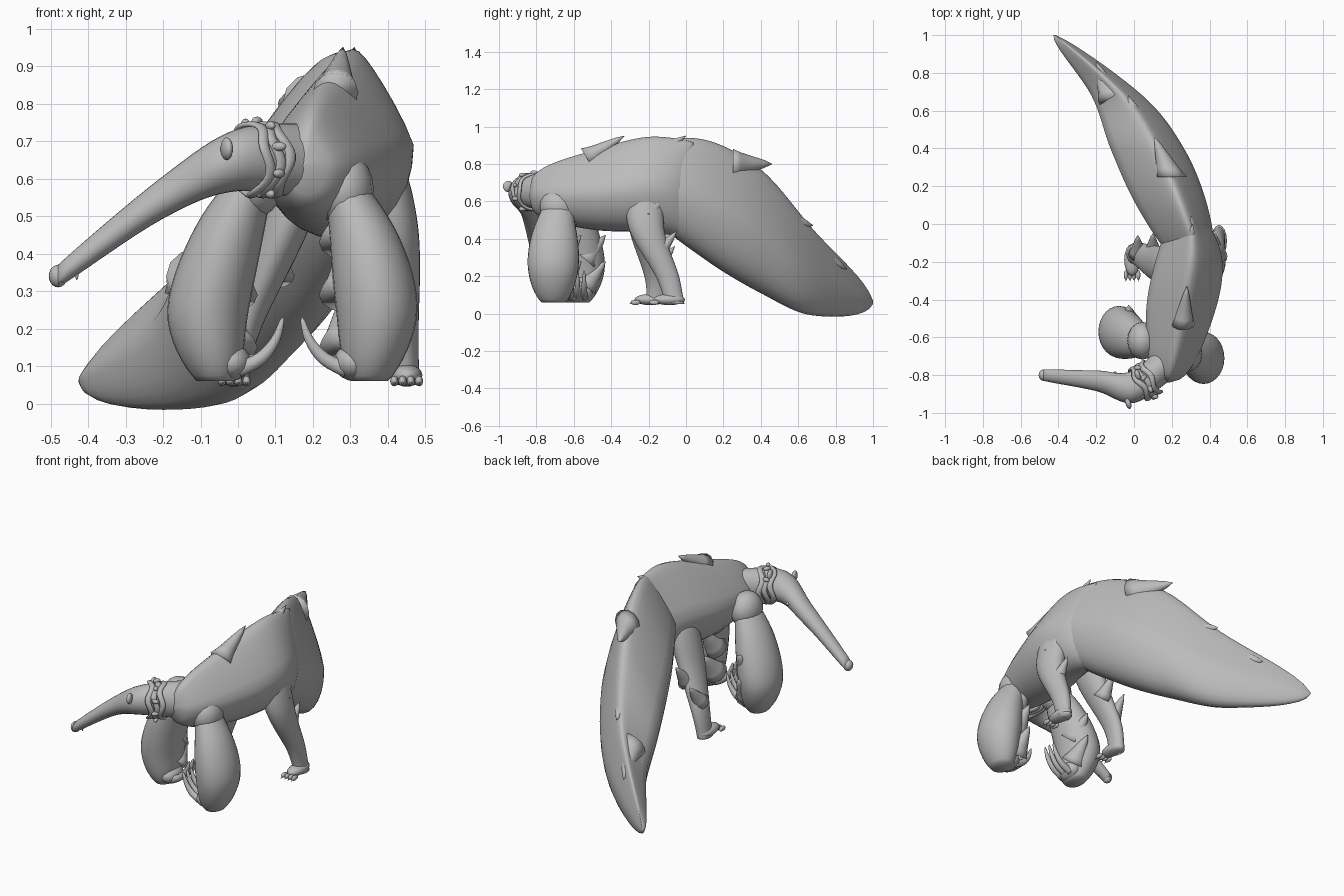
import bpy, bmesh, math
from mathutils import Vector, Matrix

cube = bpy.data.objects.get("Cube")
if cube:
    bpy.data.objects.remove(cube, do_unlink=True)

shade = (0.5, 0.5, 0.5, 1)
grey = bpy.data.materials.new("fur_grey")
grey.use_nodes = True
grey.diffuse_color = shade
grey.node_tree.nodes["Principled BSDF"].inputs["Base Color"].default_value = shade

X, Y, Z = Vector((1, 0, 0)), Vector((0, 1, 0)), Vector((0, 0, 1))


def finish(name, bm):
    """Turn a bmesh into a smooth grey object."""
    bmesh.ops.recalc_face_normals(bm, faces=bm.faces)
    mesh = bpy.data.meshes.new(name)
    bm.to_mesh(mesh)
    bm.free()
    mesh.materials.append(grey)
    for polygon in mesh.polygons:
        polygon.use_smooth = True
    ob = bpy.data.objects.new(name, mesh)
    bpy.context.scene.collection.objects.link(ob)


def skin(bm, rings, closed=False):
    """Bridge neighbouring rings with quads, and cap the ends of an open tube."""
    pairs = list(zip(rings, rings[1:]))
    if closed:
        pairs.append((rings[-1], rings[0]))
    for low, high in pairs:
        for k in range(len(low)):
            bm.faces.new((low[k - 1], low[k], high[k], high[k - 1]))
    if not closed:
        bm.faces.new(rings[0])
        bm.faces.new(rings[-1])


def spline(points, t):
    """Point on a Catmull-Rom curve through the given points."""
    last = len(points) - 1
    i = min(int(t * last), last - 1)
    f = t * last - i
    a, b, c, d = (Vector(points[max(0, min(last, i + k))]) for k in (-1, 0, 1, 2))
    return b + (c - a + (a * 2 - b * 5 + c * 4 - d + (b * 3 - c * 3 + d - a) * f) * f) * f / 2


def loft(name, points, radii, across=X, up=None, sides=28, steps=24, ridge=0, lean=0):
    """Tube of ellipses along a curve; radii(t) gives both radii.
    Without an up axis the rings turn to follow the curve.
    Ridge narrows the upper half of each ring, lean tips it sideways."""
    bm = bmesh.new()
    centres = [spline(points, i / steps) for i in range(steps + 1)]
    rings = []
    for i, centre in enumerate(centres):
        heading = centres[min(i + 1, steps)] - centres[max(i - 1, 0)]
        high = up or heading.cross(across).normalized()
        wide, tall = radii(i / steps)
        ring = []
        for k in range(sides):
            w = math.tau * k / sides
            s = max(0, math.sin(w))
            side = math.cos(w) * wide * (1 - ridge * s) + lean * s * tall
            ring.append(bm.verts.new(centre + across * side + high * math.sin(w) * tall))
        rings.append(ring)
    skin(bm, rings)
    finish(name, bm)


def ball(name, centre, size, turn=0):
    bm = bmesh.new()
    m = Matrix.Translation(centre) @ Matrix.Rotation(turn, 4, "Z") @ Matrix.Diagonal((*size, 1))
    bmesh.ops.create_uvsphere(bm, u_segments=16, v_segments=10, radius=1, matrix=m)
    finish(name, bm)


def tuft(name, tip, offset, size):
    """Pointed lock of fur that ends at the tip."""
    tip = Vector(tip)
    loft(name, [tip + Vector(offset), tip],
         lambda t: (size * (1.02 - t), size * (1.02 - t)), sides=12, steps=4)


# Trunk, rounded at the chest, deepest at the hips, with a ridged back
loft("body", [(0.18, -0.84, 0.64), (0.24, -0.5, 0.66), (0.29, -0.2, 0.69), (0.29, 0.04, 0.66)],
     lambda t: (0.005 + 0.185 * math.sqrt(abs(math.sin(math.pi * t))),
                0.005 + 0.255 * math.sin(0.6 * math.pi * t) ** 0.4),
     X, Z, steps=36, ridge=0.55, lean=0.05)


# Bushy tail, swelling early and tapering to a point
def tail_radii(t):
    swell = math.cos(2.6 * (t - 0.4)) ** 0.8
    return 0.2 * swell, 0.34 * swell


loft("tail", [(0.3, -0.15, 0.7), (0.2, 0.1, 0.61), (0.07, 0.4, 0.44), (-0.09, 0.68, 0.22),
              (-0.42, 1, 0.06)], tail_radii, X, Z, steps=36, ridge=0.6, lean=0.15)

# Fur points along the back and the tail
for i, tip in enumerate([(0.28, -0.33, 0.95), (0.31, 0, 0.95)]):
    tuft(f"back_tuft_{i + 1}", tip, (-0.02, -0.2, -0.12), 0.06)
for i, tip in enumerate([(0.11, 0.46, 0.8), (-0.03, 0.68, 0.47), (-0.2, 0.86, 0.24)]):
    tuft(f"tail_tuft_{i + 1}", tip, (0.09, -0.21, 0.05 * i), 0.08)

# Neck, head and long drooping snout
loft("head", [(0.22, -0.68, 0.64), (0, -0.86, 0.65), (-0.2, -0.83, 0.55), (-0.48, -0.8, 0.34)],
     lambda t: (0.13 - 0.1 * t - 0.04 * t * (1 - t), 0.11 - 0.08 * t), Y, Z)
ball("nose", (-0.48, -0.8, 0.34), (0.025, 0.03, 0.03))
ball("right_ear", (-0.03, -0.95, 0.68), (0.015, 0.03, 0.03), 0.3)
ball("left_ear", (0.02, -0.8, 0.73), (0.015, 0.03, 0.03), 0.3)
for side, y in (("right", -0.9), ("left", -0.79)):
    ball(f"{side}_eye", (-0.1, y, 0.6), (0.01, 0.01, 0.01))
ball("tongue", (-0.43, -0.81, 0.35), (0.005, 0.005, 0.02))

# Wavy neckband strands with leaves
across, along = Vector((-0.5, 0.85, 0)), Vector((0.85, 0.5, 0))
neck = Vector((0.06, -0.83, 0.65))
for i in range(3):
    bm = bmesh.new()
    rings = []
    for k in range(40):
        w = math.tau * k / 40
        out = across * math.cos(w) + Z * math.sin(w)
        middle = neck + along * (0.03 * (i - 1) + 0.01 * math.sin(4 * w + i))
        turns = [math.tau * j / 8 for j in range(8)]
        rings.append([bm.verts.new(middle + out * (0.095 + 0.008 * math.cos(v))
                                   + along * 0.016 * math.sin(v)) for v in turns])
    skin(bm, rings, closed=True)
    finish(f"neckband_{i + 1}", bm)
for i in range(6):
    w = math.radians(40 * (i + 1))
    spot = neck + (across * math.cos(w) + Z * math.sin(w)) * 0.105
    ball(f"neckband_leaf_{i + 1}", spot, (0.02, 0.012, 0.012), i)


# Heavy foreleg with a curled hand, hooked claws and fur points behind
def foreleg(side, points, inward, tufts):
    def radii(t):
        r = 0.05 + 0.06 * math.sin(math.pi * t ** 1.4)
        return r, 1.25 * r

    loft(f"{side}_foreleg", points, radii, X, Y)
    top, foot = Vector(points[0]).lerp(Vector(points[1]), 0.4), Vector(points[-1])
    ball(f"{side}_shoulder", top, (0.08, 0.1, 0.1))
    knuckle = foot + Vector((0.08 * inward, 0, 0.05))
    ball(f"{side}_hand", knuckle - X * 0.04 * inward, (0.055, 0.08, 0.05))
    for i in range(3):
        root = knuckle + Y * 0.035 * (i - 1)
        reach = [root + X * inward * a + Z * b
                 for a, b in ((-0.02, -0.02), (0.04, 0.01), (0.08, 0.06), (0.1, 0.12))]
        loft(f"{side}_claw_{i + 1}", reach,
             lambda t: (0.02 * math.sqrt(1.01 - t), 0.022 * math.sqrt(1.01 - t)), Y, sides=10, steps=12)
    for i in range(tufts):
        tip = Vector((points[1][0] * 0.9 - 0.02, foot.y + 0.15, 0.28 + 0.14 * i))
        tuft(f"{side}_foreleg_tuft_{i + 1}", tip, (0.01, -0.11, -0.13), 0.07)


foreleg("right", [(0.08, -0.63, 0.66), (-0.01, -0.6, 0.5), (-0.08, -0.57, 0.25), (-0.06, -0.58, 0.06)], 1, 2)
foreleg("left", [(0.25, -0.67, 0.64), (0.33, -0.7, 0.47), (0.37, -0.71, 0.25), (0.35, -0.71, 0.06)], -1, 3)


# Hind leg with a flat foot, toes and nails
def hind_leg(side, points, tips):
    def radii(t):
        r = (0.035 + 0.04 * (1 - t * t) ** 3) * (1 - 0.7 * (1 - t) ** 12)
        return r, 1.5 * r

    loft(f"{side}_hind_leg", points, radii, X, Y)
    foot = Vector(points[-1]) + Vector((0, -0.03, 0.025))
    ball(f"{side}_hind_foot", foot, (0.042, 0.085, 0.03))
    for i in range(4):
        toe = foot + Vector((0.022 * (i - 1.5), -0.08, -0.015))
        ball(f"{side}_toe_{i + 1}", toe, (0.011, 0.026, 0.014))
        tuft(f"{side}_toenail_{i + 1}", toe + Vector((0, -0.035, -0.01)), (0, 0.03, 0.01), 0.007)
    for i, tip in enumerate(tips):
        tuft(f"{side}_hind_tuft_{i + 1}", tip, (0, -0.1, -0.12), 0.05)


hind_leg("left", [(0.36, -0.22, 0.72), (0.42, -0.21, 0.45), (0.44, -0.1, 0.2), (0.45, -0.06, 0.05)],
         [(0.42, -0.1, 0.65), (0.43, -0.05, 0.44)])
hind_leg("right", [(0.2, -0.22, 0.7), (0.12, -0.21, 0.45), (0.02, -0.16, 0.2), (-0.01, -0.16, 0.05)],
         [(0.1, -0.05, 0.46), (0.02, -0.06, 0.36)])
